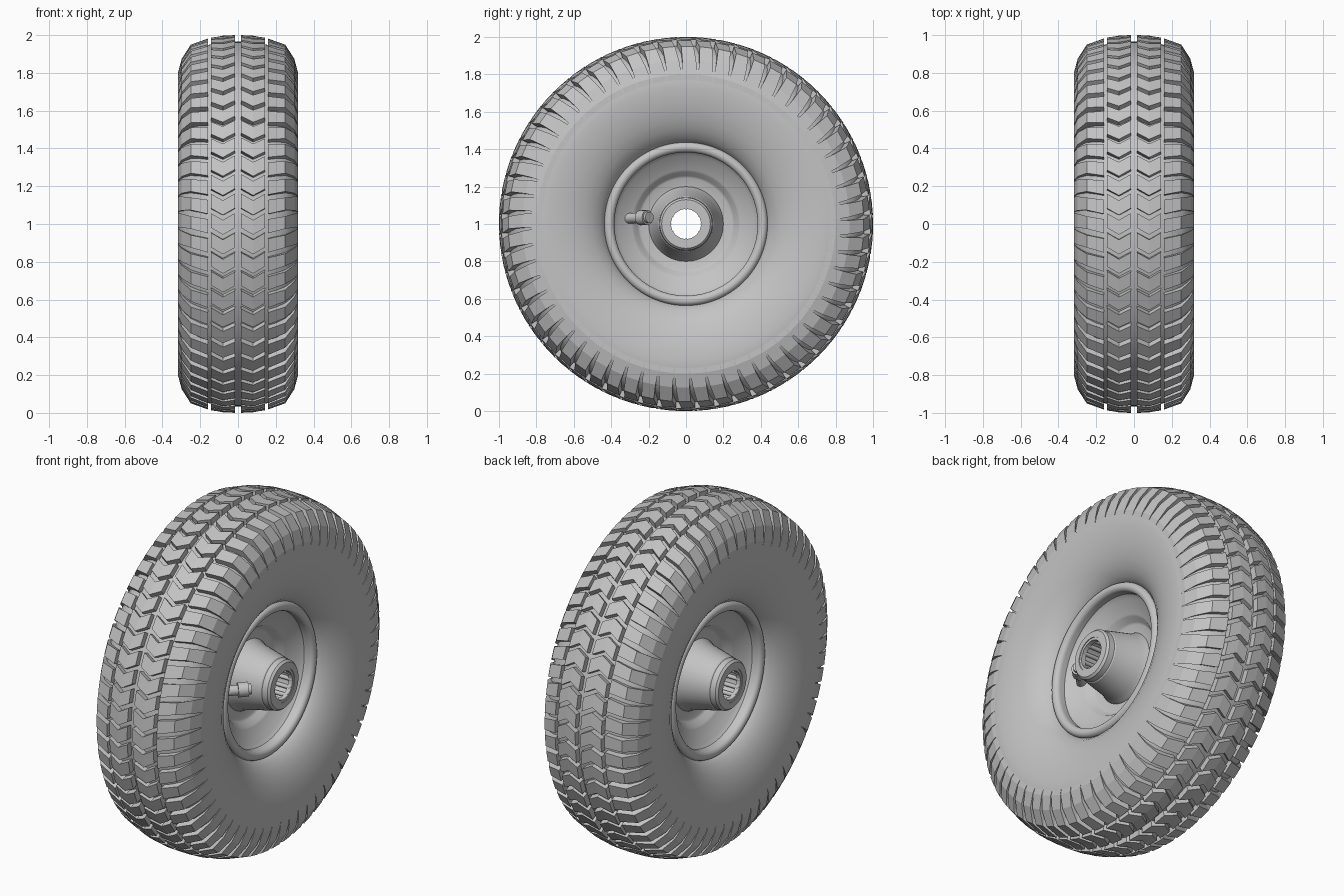
import bpy, bmesh
from math import sin, cos, pi
from mathutils import Matrix, Vector

cube = bpy.data.objects.get("Cube")
if cube:
    bpy.data.objects.remove(cube, do_unlink=True)

COLOUR = (0.55, 0.55, 0.55, 1)
grey = bpy.data.materials.new("plain grey")
grey.use_nodes = True
grey.diffuse_color = COLOUR
grey.node_tree.nodes["Principled BSDF"].inputs["Base Color"].default_value = COLOUR


def wheel_point(x, r, t):
    """Point at axle position x and radius r; t = 0 is the front, rising upward."""
    return Vector((x, -r * cos(t), 1 + r * sin(t)))


def finish(bm, name, smooth=None):
    bmesh.ops.recalc_face_normals(bm, faces=bm.faces)
    mesh = bpy.data.meshes.new(name)
    bm.to_mesh(mesh)
    bm.free()
    mesh.materials.append(grey)
    ob = bpy.data.objects.new(name, mesh)
    bpy.context.collection.objects.link(ob)
    if smooth:
        bpy.ops.object.select_all(action="DESELECT")
        ob.select_set(True)
        bpy.context.view_layer.objects.active = ob
        bpy.ops.object.shade_smooth_by_angle(angle=smooth)
    return ob


def lathe(name, half, segments, smooth=0.6):
    """Spin a half profile (x, r) and its mirror image as one closed loop."""
    loop = half + [(-x, r) for x, r in reversed(half)]
    bm = bmesh.new()
    rings = [[bm.verts.new(wheel_point(x, r, 2 * pi * i / segments)) for x, r in loop]
             for i in range(segments)]
    for i, a in enumerate(rings):
        b = rings[(i + 1) % segments]
        for j in range(len(loop)):
            k = (j + 1) % len(loop)
            bm.faces.new((a[j], a[k], b[k], b[j]))
    return finish(bm, name, smooth)


def tread_row(name, sections, count=60):
    """Ring of blocks; each section is (x, top r, bottom r, shift, half angle)."""
    bm = bmesh.new()
    for side in (1, -1):
        for n in range(count):
            t = 2 * pi * n / count
            strips = []
            for x, top, low, shift, half in sections:
                a, b = t + shift - half, t + shift + half
                strips.append([bm.verts.new(wheel_point(side * x, r, u))
                               for r, u in ((low, a), (top, a), (top, b), (low, b))])
            for p, q in zip(strips, strips[1:]):
                for j in range(4):
                    k = (j + 1) % 4
                    bm.faces.new((p[j], p[k], q[k], q[j]))
            bm.faces.new(strips[0])
            bm.faces.new(strips[-1])
    return finish(bm, name)


# Tyre body: crown, shoulder, bulging sidewall and bead
lathe("tyre_body", [
    (0.08, 0.965), (0.15, 0.95), (0.2, 0.935), (0.25, 0.905), (0.285, 0.865),
    (0.306, 0.82), (0.316, 0.78), (0.317, 0.73), (0.311, 0.67), (0.299, 0.61),
    (0.28, 0.55), (0.255, 0.5), (0.225, 0.46), (0.18, 0.425), (0.12, 0.42)], 120)

# Tread: chevron blocks beside the centre groove, tapered lugs on the shoulders
tread_row("centre_tread", [
    (0.017, 1.0, 0.94, 0.018, 0.039), (0.08, 0.997, 0.94, -0.018, 0.039),
    (0.142, 0.987, 0.93, 0.018, 0.039)])
tread_row("shoulder_tread", [
    (0.16, 0.982, 0.92, -0.012, 0.038), (0.25, 0.95, 0.88, 0.008, 0.035),
    (0.298, 0.875, 0.83, 0.02, 0.042), (0.318, 0.8, 0.77, 0.026, 0.05)])

# Rim: stepped disc with a rounded outer lip
lip = [(0.19 + 0.027 * sin(a), 0.41 - 0.027 * cos(a))
       for a in (pi * i / 10 for i in range(11))]
lathe("rim", [(0.06, 0.15), (0.06, 0.245), (0.068, 0.258), (0.098, 0.278),
              (0.105, 0.29), (0.14, 0.365), (0.16, 0.383)] + lip + [(0.1, 0.42)], 96)

# Hub: tapered sleeve with a chamfered end collar
lathe("hub", [(0.05, 0.095), (0.3, 0.095), (0.3, 0.13), (0.288, 0.141), (0.255, 0.143),
              (0.25, 0.148), (0.1, 0.182), (0.07, 0.195), (0.05, 0.205)], 40, 0.5)

# Bearing rollers lining the bore
bm = bmesh.new()
to_axle = Matrix.Rotation(pi / 2, 4, "Y")
for n in range(12):
    place = Matrix.Translation(wheel_point(0, 0.09, 2 * pi * n / 12))
    bmesh.ops.create_cone(bm, cap_ends=True, segments=10, radius1=0.012, radius2=0.012,
                          depth=0.58, matrix=place @ to_axle)
finish(bm, "bearing_rollers", 0.7)
lathe("bearing_collar", [(0.27, 0.1), (0.27, 0.08), (0.296, 0.08), (0.296, 0.1)], 40, 0.5)

# Valve: slanted stem with a wider cap, on the left side only
bm = bmesh.new()
base, tip = Vector((0.1, -0.31, 1.03)), Vector((0.215, -0.2, 1.035))
axis = tip - base
turn = axis.to_track_quat("Z", "Y").to_matrix().to_4x4()
for start, end, radius in ((-0.2, 0.7, 0.028), (0.6, 0.95, 0.04), (0.95, 1.05, 0.03)):
    mid = base + axis * (start + end) / 2
    bmesh.ops.create_cone(bm, cap_ends=True, segments=20, radius1=radius, radius2=radius,
                          depth=axis.length * (end - start),
                          matrix=Matrix.Translation(mid) @ turn)
finish(bm, "valve", 0.6)
